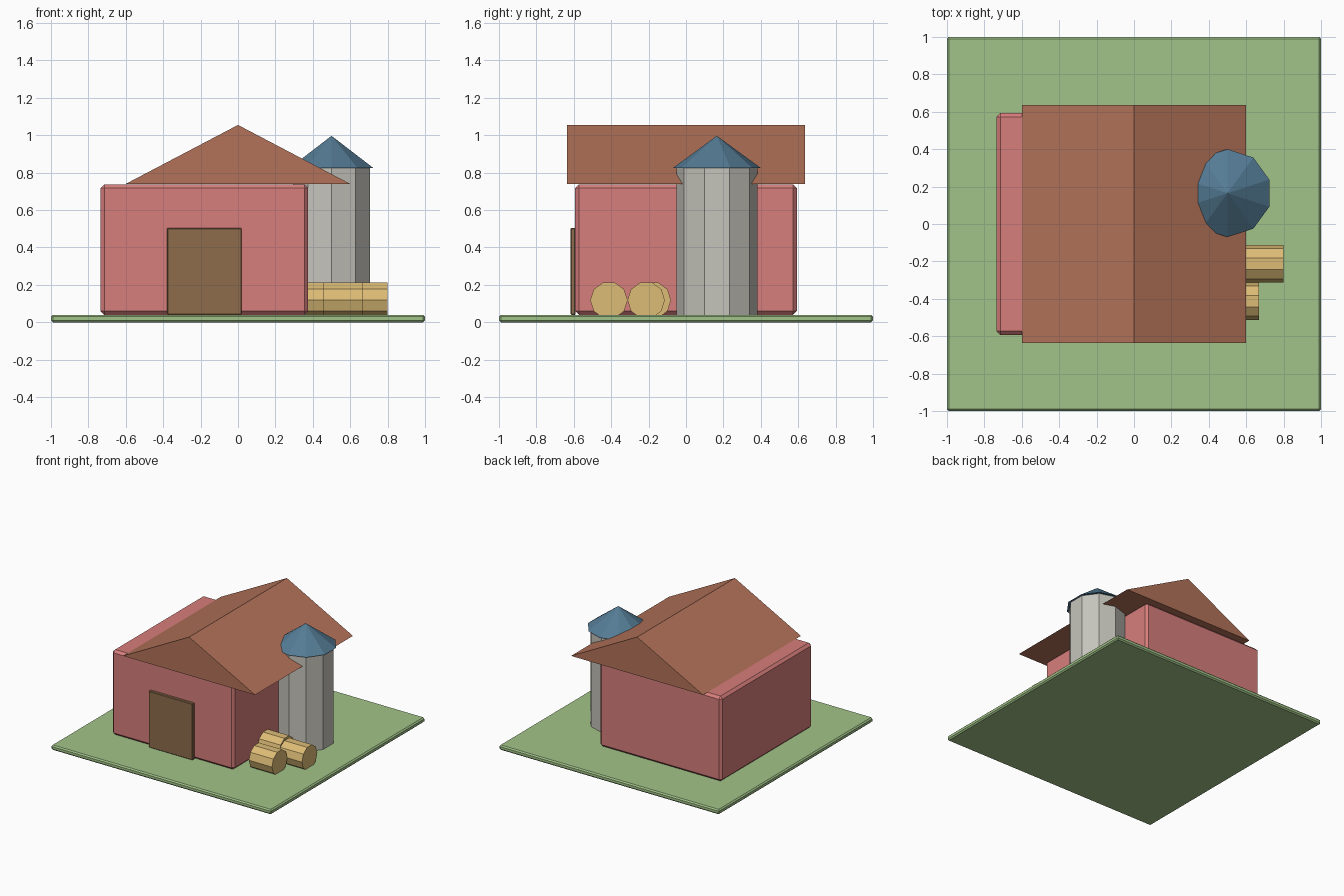
import bpy
from math import pi, radians

if "Cube" in bpy.data.objects:
    bpy.data.objects.remove(bpy.data.objects["Cube"])


def paint(obj, name, color):
    obj.name = name
    mat = bpy.data.materials.get(color[0]) or bpy.data.materials.new(color[0])
    mat.diffuse_color = (*color[1], 1)
    mat.use_nodes = True
    mat.node_tree.nodes["Principled BSDF"].inputs["Base Color"].default_value = mat.diffuse_color
    obj.data.materials.append(mat)
    return obj


def box(name, lo, hi, bevel, color):
    bpy.ops.mesh.primitive_cube_add(size=1, location=[(a + b) / 2 for a, b in zip(lo, hi)])
    obj = bpy.context.object
    obj.scale = [b - a for a, b in zip(lo, hi)]
    bpy.ops.object.transform_apply(location=False, rotation=False, scale=True)
    mod = obj.modifiers.new("chamfer", 'BEVEL')
    mod.width = bevel
    mod.segments = 1
    return paint(obj, name, color)


def round_part(name, sides, r1, r2, depth, loc, rot, color):
    bpy.ops.mesh.primitive_cone_add(vertices=sides, radius1=r1, radius2=r2, depth=depth,
                                    location=loc, rotation=rot)
    return paint(bpy.context.object, name, color)


GRASS = ("grass", (0.36, 0.55, 0.25))
RED = ("barn_red", (0.68, 0.21, 0.20))
ROOF = ("roof_brown", (0.45, 0.17, 0.10))
WOOD = ("door_wood", (0.27, 0.15, 0.07))
METAL = ("silo_grey", (0.56, 0.55, 0.50))
BLUE = ("cap_blue", (0.09, 0.20, 0.30))
HAY = ("hay", (0.72, 0.50, 0.18))

# Ground, barn body and door
G = 0.04
box("ground", (-1, -1, 0), (1, 1, G), 0.01, GRASS)
box("barn_body", (-0.735, -0.593, G), (0.375, 0.593, 0.738), 0.02, RED)
box("barn_door", (-0.38, -0.618, G), (0.02, -0.59, 0.505), 0.005, WOOD)

# Gable roof: triangular profile extruded along y
profile = [(-0.6, 0.74), (0.6, 0.74), (0, 1.055)]
verts = [(x, y, z) for y in (-0.635, 0.635) for x, z in profile]
faces = [(0, 1, 2), (5, 4, 3)] + [(i, i + 3, (i + 1) % 3 + 3, (i + 1) % 3) for i in range(3)]
mesh = bpy.data.meshes.new("roof")
mesh.from_pydata(verts, [], faces)
roof = bpy.data.objects.new("roof", mesh)
bpy.context.collection.objects.link(roof)
paint(roof, "roof", ROOF)

# Silo: ten-sided body and conical cap
SX, SY, EAVE, TIP = 0.5, 0.165, 0.825, 0.997
round_part("silo_body", 10, 0.216, 0.216, EAVE - G, (SX, SY, (EAVE + G) / 2), (0, 0, 0), METAL)
round_part("silo_cap", 10, 0.235, 0, TIP - EAVE, (SX, SY, (EAVE + TIP) / 2), (0, 0, 0), BLUE)

# Round hay bales lying along x
for i, (x, y) in enumerate([(0.695, -0.213), (0.562, -0.412), (0.465, -0.18)]):
    round_part(f"hay_bale_{i + 1}", 10, 0.1, 0.1, 0.21, (x, y, 0.118), (0, radians(90), 0), HAY)
